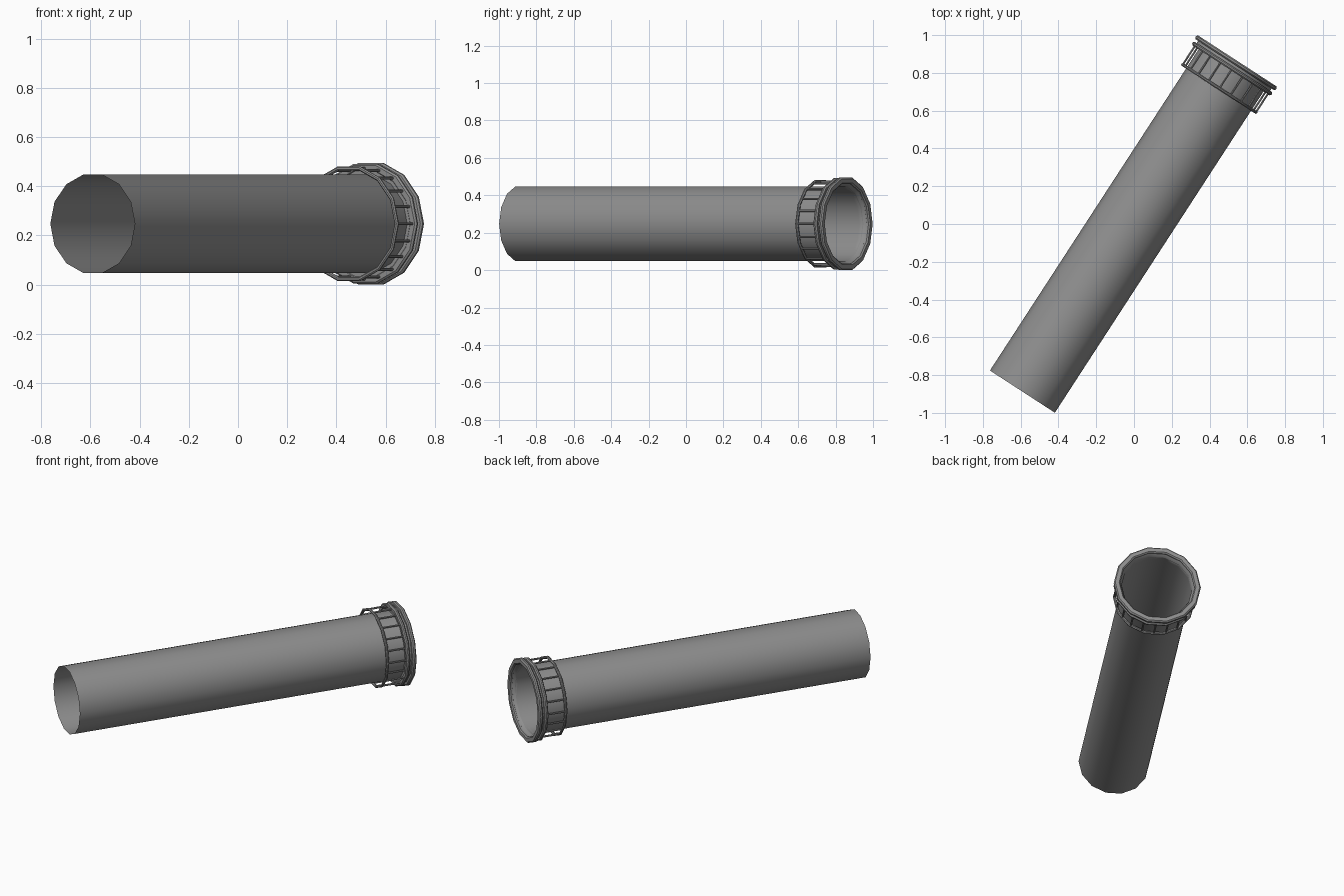
import bpy, bmesh
from math import radians, cos, sin, pi, atan2
from mathutils import Matrix, Vector

if "Cube" in bpy.data.objects:
    bpy.data.objects.remove(bpy.data.objects["Cube"])

grey = bpy.data.materials.new("mid_grey")
grey.use_nodes = True
colour = (0.27, 0.27, 0.27, 1)
grey.diffuse_color = colour
grey.node_tree.nodes["Principled BSDF"].inputs["Base Color"].default_value = colour

SIDES = 14
BARS = 20
axis = Vector((0.545, 0.839, 0)).normalized()
side = Vector((axis.y, -axis.x, 0))
centre = side * -0.012 + Vector((0, 0, 0.2475))
# Local x runs sideways, local y runs up, local z runs along the tube
frame = Matrix((side, Vector((0, 0, 1)), axis)).transposed().to_4x4()
frame.translation = centre


def finish(name, bm):
    bmesh.ops.transform(bm, matrix=frame, verts=bm.verts)
    mesh = bpy.data.meshes.new(name)
    bm.to_mesh(mesh)
    bm.free()
    obj = bpy.data.objects.new(name, mesh)
    bpy.context.collection.objects.link(obj)
    mesh.materials.append(grey)
    bpy.ops.object.select_all(action='DESELECT')
    obj.select_set(True)
    bpy.context.view_layer.objects.active = obj
    bpy.ops.object.shade_smooth_by_angle(angle=radians(35))


def lathe(name, profile, closed=True):
    """Turn (radius, distance along axis) points around the tube axis."""
    bm = bmesh.new()
    loops = [[bm.verts.new((r * cos(2 * pi * i / SIDES), r * sin(2 * pi * i / SIDES), s))
              for i in range(SIDES)] for r, s in profile]
    pairs = list(zip(loops, loops[1:]))
    if closed:
        pairs.append((loops[-1], loops[0]))
    for a, b in pairs:
        for i in range(SIDES):
            j = (i + 1) % SIDES
            bm.faces.new((a[i], a[j], b[j], b[i]))
    if closed:
        bmesh.ops.recalc_face_normals(bm, faces=bm.faces)
    finish(name, bm)


def rounded(inner, outer, start, end, c):
    """Rectangular ring section with cut corners."""
    return [(inner + c, start), (outer - c, start), (outer, start + c), (outer, end - c),
            (outer - c, end), (inner + c, end), (inner, end - c), (inner, start + c)]


# Open thin-walled tube
lathe("tube", [(0.205, -1.066), (0.205, 0.99)], closed=False)

# Mouth flange, neck and second flange
lathe("mouth_flange", rounded(0.217, 0.254, 0.998, 1.022, 0.007))
lathe("neck", [(0.205, 0.965), (0.232, 0.965), (0.232, 1.005), (0.218, 1.005), (0.205, 0.985)])
lathe("second_flange", rounded(0.215, 0.25, 0.962, 0.984, 0.007))

# Thin free-standing ring of the cage
lathe("cage_ring", rounded(0.222, 0.239, 0.840, 0.856, 0.005))

# Cage bars joining the ring to the second flange
bm = bmesh.new()
for k in range(BARS):
    a = 2 * pi * k / BARS
    # Bars sit on the flat sides, so pull each one in to the polygon edge
    half = pi / SIDES
    r = 0.231 * cos(half) / cos(a % (2 * half) - half)
    place = Matrix.Translation((r * cos(a), r * sin(a), 0.908))
    bmesh.ops.create_cone(bm, cap_ends=True, segments=6, radius1=0.006, radius2=0.006,
                          depth=0.125, matrix=place)
finish("cage_bars", bm)
